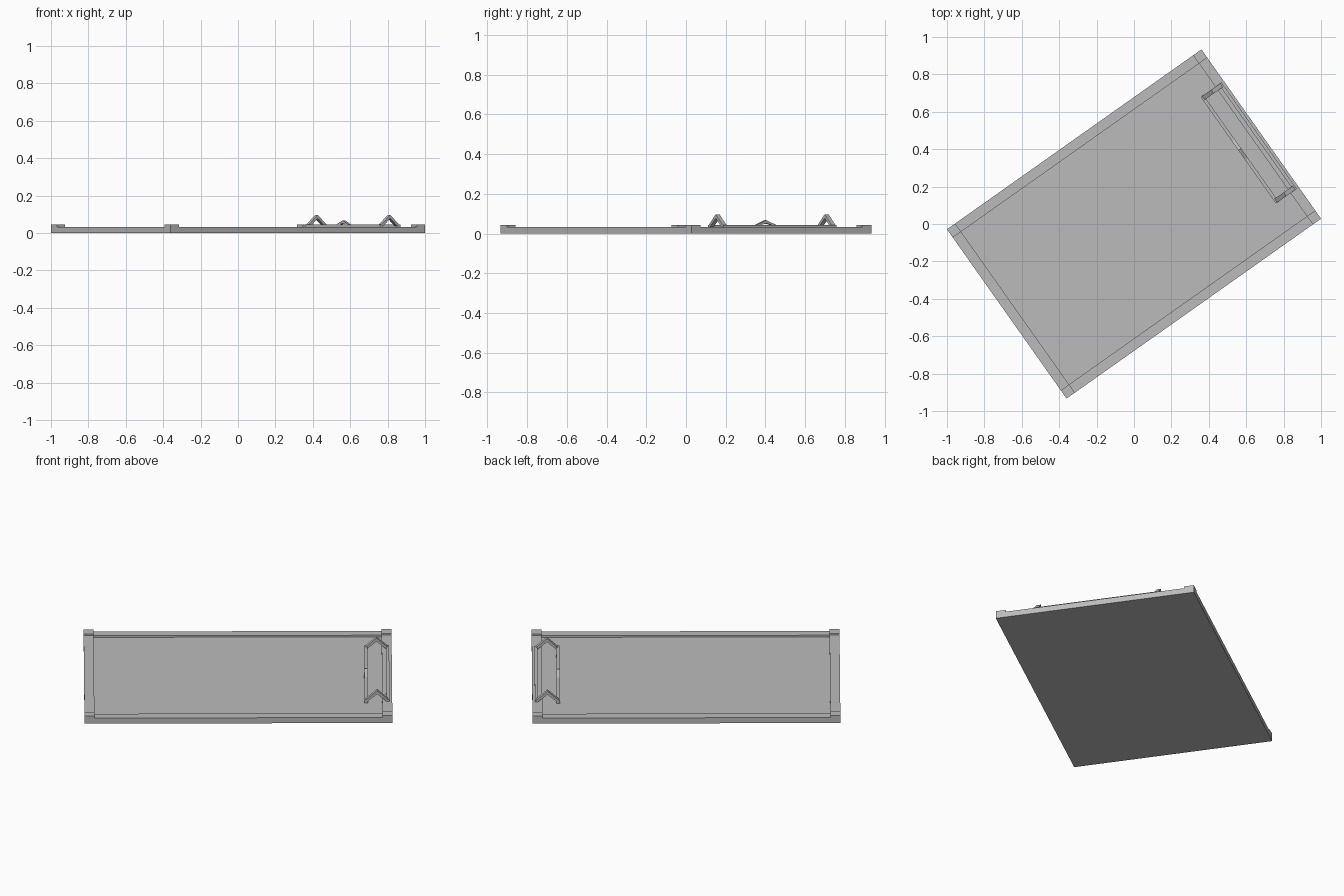
import bpy, bmesh, math
from mathutils import Matrix

cube = bpy.data.objects.get("Cube")
if cube:
    bpy.data.objects.remove(cube, do_unlink=True)

GREY = bpy.data.materials.new("plain_grey")
GREY.use_nodes = True
COLOUR = (0.5, 0.5, 0.5, 1)
GREY.diffuse_color = COLOUR
GREY.node_tree.nodes["Principled BSDF"].inputs["Base Color"].default_value = COLOUR

TURN = Matrix.Rotation(math.radians(35.25), 4, 'Z')
HALF_L, HALF_W, RIM = 0.833, 0.554, 0.054
FLOOR, RIM_TOP, CORNER_TOP = 0.023, 0.033, 0.044
IN_L, IN_W = HALF_L - RIM, HALF_W - RIM


def finish(name, bm):
    """Turn the part to the tray's heading and add it to the scene."""
    bmesh.ops.recalc_face_normals(bm, faces=bm.faces)
    bm.transform(TURN)
    mesh = bpy.data.meshes.new(name)
    bm.to_mesh(mesh)
    bm.free()
    mesh.materials.append(GREY)
    bpy.context.collection.objects.link(bpy.data.objects.new(name, mesh))


def box(name, x0, x1, y0, y1, z0, z1):
    bm = bmesh.new()
    bmesh.ops.create_cube(bm, size=1)
    bm.transform(Matrix.Translation(((x0 + x1) / 2, (y0 + y1) / 2, (z0 + z1) / 2))
                 @ Matrix.Diagonal((x1 - x0, y1 - y0, z1 - z0, 1)))
    finish(name, bm)


def arch(name, cx, cy, half, base, peak, band, depth, along_y=False):
    """Open triangular arch: a chevron band extruded to a depth."""
    outer = [(-half, base), (0, peak), (half, base)]
    inner = [(-half + band, base), (0, peak - band), (half - band, base)]
    bm = bmesh.new()
    out = [bm.verts.new((x, -depth / 2, z)) for x, z in outer]
    inn = [bm.verts.new((x, -depth / 2, z)) for x, z in inner]
    faces = [bm.faces.new((out[i], out[i + 1], inn[i + 1], inn[i])) for i in range(2)]
    new = bmesh.ops.extrude_face_region(bm, geom=faces, use_keep_orig=True)["geom"]
    bmesh.ops.translate(bm, vec=(0, depth, 0),
                        verts=[g for g in new if isinstance(g, bmesh.types.BMVert)])
    if along_y:
        bm.transform(Matrix.Rotation(math.pi / 2, 4, 'Z'))
    bm.transform(Matrix.Translation((cx, cy, 0)))
    finish(name, bm)


# Tray floor, rims and raised corner pads
box("floor_panel", -IN_L, IN_L, -IN_W, IN_W, 0, FLOOR)
for s, side in ((-1, "front"), (1, "back")):
    ya, yb = sorted((s * IN_W, s * HALF_W))
    box(side + "_rim", -IN_L, IN_L, ya, yb, 0, RIM_TOP)
    for t, end in ((-1, "right"), (1, "left")):
        xa, xb = sorted((t * IN_L, t * HALF_L))
        box(f"{side}_{end}_corner", xa, xb, ya, yb, 0, CORNER_TOP)
for t, end in ((-1, "right"), (1, "left")):
    xa, xb = sorted((t * IN_L, t * HALF_L))
    box(end + "_rim", xa, xb, -IN_W, IN_W, 0, RIM_TOP)

# Low frame at one end: two rails joined by peaked arches
BAR, FRAME_IN, FRAME_OUT, FRAME_W = 0.018, 0.683, 0.819, 0.348
box("inner_rail", FRAME_IN, FRAME_IN + BAR, -FRAME_W, FRAME_W, FLOOR, 0.044)
box("outer_rail", FRAME_OUT - BAR, FRAME_OUT, -FRAME_W, FRAME_W, RIM_TOP, 0.044)
MID = (FRAME_IN + FRAME_OUT) / 2
for s, side in ((-1, "front"), (1, "back")):
    arch(side + "_arch", MID, s * (FRAME_W - 0.012), (FRAME_OUT - FRAME_IN) / 2,
         0.036, 0.097, 0.02, 0.024)

# Small peak in the middle of the inner rail
arch("rail_peak", FRAME_IN + BAR / 2, 0, 0.08, 0.036, 0.067, 0.016, BAR, along_y=True)
